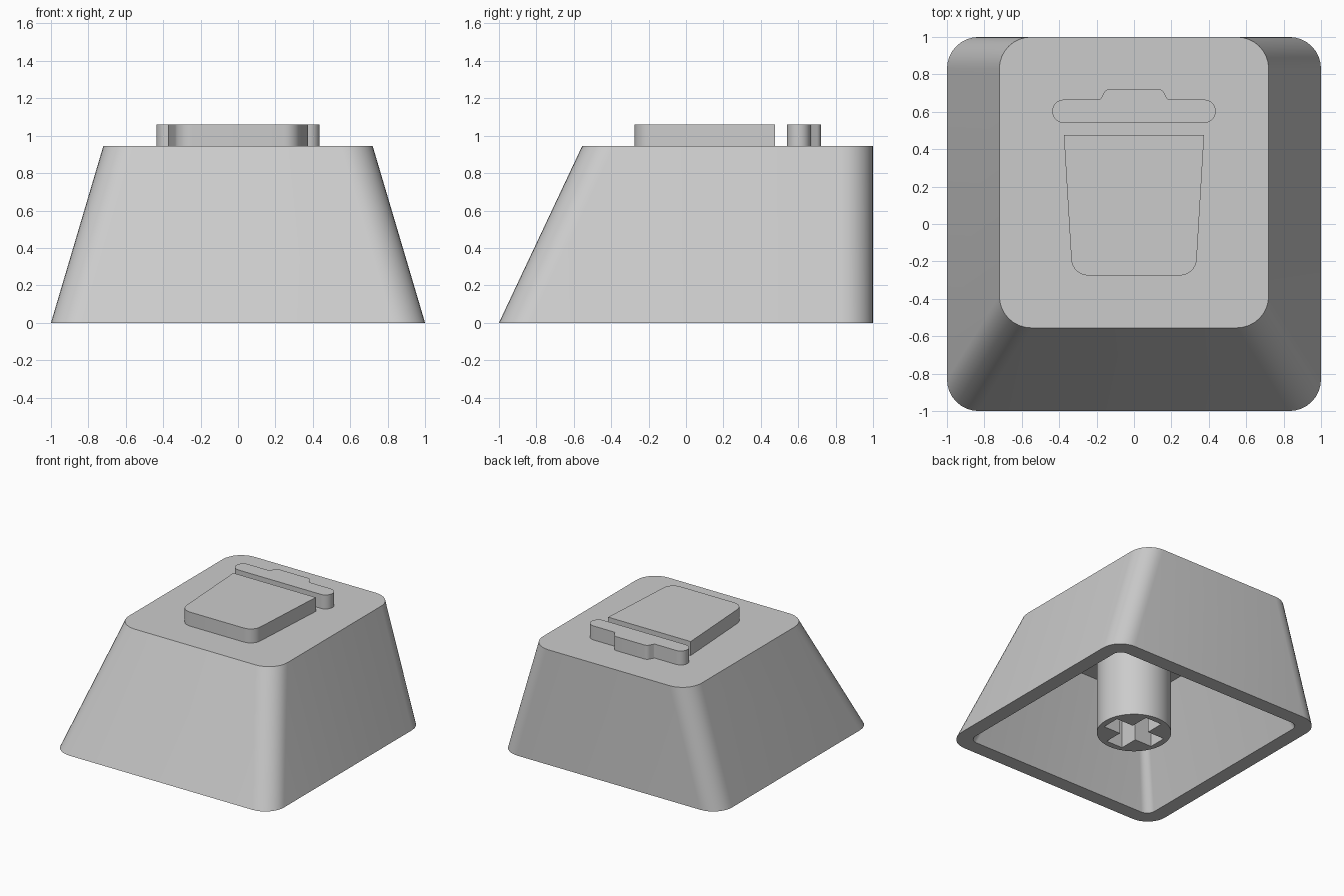
import bpy
import bmesh
import math
from mathutils import Vector

cube = bpy.data.objects.get("Cube")
if cube:
    bpy.data.objects.remove(cube, do_unlink=True)

GREY = (0.6, 0.6, 0.6, 1.0)
plastic = bpy.data.materials.new("light grey plastic")
plastic.use_nodes = True
plastic.diffuse_color = GREY
for node in plastic.node_tree.nodes:
    if node.type == 'BSDF_PRINCIPLED':
        node.inputs["Base Color"].default_value = GREY


def fillet(points, radii, steps=8):
    """Round each corner of a polygon; a radius of zero keeps it sharp."""
    out = []
    for i, (p, r) in enumerate(zip(points, radii)):
        p = Vector(p)
        if r == 0:
            out.append(p)
            continue
        a = (Vector(points[i - 1]) - p).normalized()
        b = (Vector(points[(i + 1) % len(points)]) - p).normalized()
        half = a.angle(b) / 2
        t = r / math.tan(half)
        centre = p + (a + b).normalized() * (r / math.sin(half))
        start = (p + a * t - centre).normalized()
        end = (p + b * t - centre).normalized()
        out += [centre + start.slerp(end, k / steps) * r for k in range(steps + 1)]
    return out


def rounded_rect(half_x, y0, y1, r):
    corners = [(-half_x, y0), (half_x, y0), (half_x, y1), (-half_x, y1)]
    return fillet(corners, [r] * 4)


def loft(name, rings):
    """Bridge (outline, z) rings in order and cap the first and last."""
    bm = bmesh.new()
    loops = [[bm.verts.new((p[0], p[1], z)) for p in outline] for outline, z in rings]
    for lower, upper in zip(loops, loops[1:]):
        n = len(lower)
        for i in range(n):
            j = (i + 1) % n
            bm.faces.new((lower[i], lower[j], upper[j], upper[i]))
    bm.faces.new(loops[0])
    bm.faces.new(loops[-1])
    bmesh.ops.recalc_face_normals(bm, faces=bm.faces[:])
    mesh = bpy.data.meshes.new(name)
    bm.to_mesh(mesh)
    bm.free()
    mesh.materials.append(plastic)
    obj = bpy.data.objects.new(name, mesh)
    bpy.context.collection.objects.link(obj)
    return obj


def activate(obj):
    bpy.ops.object.select_all(action='DESELECT')
    obj.select_set(True)
    bpy.context.view_layer.objects.active = obj


TOP = 0.945
CEILING = 0.78
ICON_TOP = 1.06

# Hollow cap: outer skin, bottom rim and tapered cavity
cap = loft("cap_shell", [
    (rounded_rect(0.72, -0.555, 1, 0.17), TOP),
    (rounded_rect(1, -1, 1, 0.17), 0),
    (rounded_rect(0.88, -0.88, 0.88, 0.07), 0),
    (rounded_rect(0.59, -0.6, 0.6, 0.05), CEILING),
])

# Raised bin body
bin_outline = fillet([(-0.33, -0.275), (0.33, -0.275), (0.375, 0.475), (-0.375, 0.475)],
                     [0.09, 0.09, 0, 0])
bin_body = loft("bin_body", [(bin_outline, TOP - 0.02), (bin_outline, ICON_TOP)])

# Raised bin lid with its handle
right_half = [(0.437, 0.54), (0.437, 0.665), (0.18, 0.665), (0.15, 0.722)]
right_radii = [0.062, 0.062, 0.015, 0.04]
lid_outline = fillet(right_half + [(-x, y) for x, y in reversed(right_half)],
                     right_radii + right_radii[::-1])
bin_lid = loft("bin_lid", [(lid_outline, TOP - 0.02), (lid_outline, ICON_TOP)])

# Round mounting stem
circle = [(0.28 * math.cos(a), 0.28 * math.sin(a))
          for a in (math.tau * i / 64 for i in range(64))]
stem = loft("mounting_stem", [(circle, 0), (circle, CEILING + 0.02)])

# Cross-shaped socket cut into the stem
L, W = 0.23, 0.075
cross = []
for c, s in [(1, 0), (0, 1), (-1, 0), (0, -1)]:
    cross += [(c * x - s * y, s * x + c * y) for x, y in ((L, -W), (L, W), (W, W))]
cutter = loft("socket_cutter", [(cross, -0.1), (cross, 0.45)])
cutter.hide_render = True
cut = stem.modifiers.new("socket", 'BOOLEAN')
cut.operation = 'DIFFERENCE'
cut.solver = 'EXACT'
cut.object = cutter
activate(stem)
bpy.ops.object.modifier_apply(modifier=cut.name)
bpy.data.objects.remove(cutter, do_unlink=True)

# Smooth the rounded corners, keep the edges sharp
for part in (cap, bin_body, bin_lid, stem):
    activate(part)
    bpy.ops.object.shade_smooth_by_angle(angle=math.radians(30))
